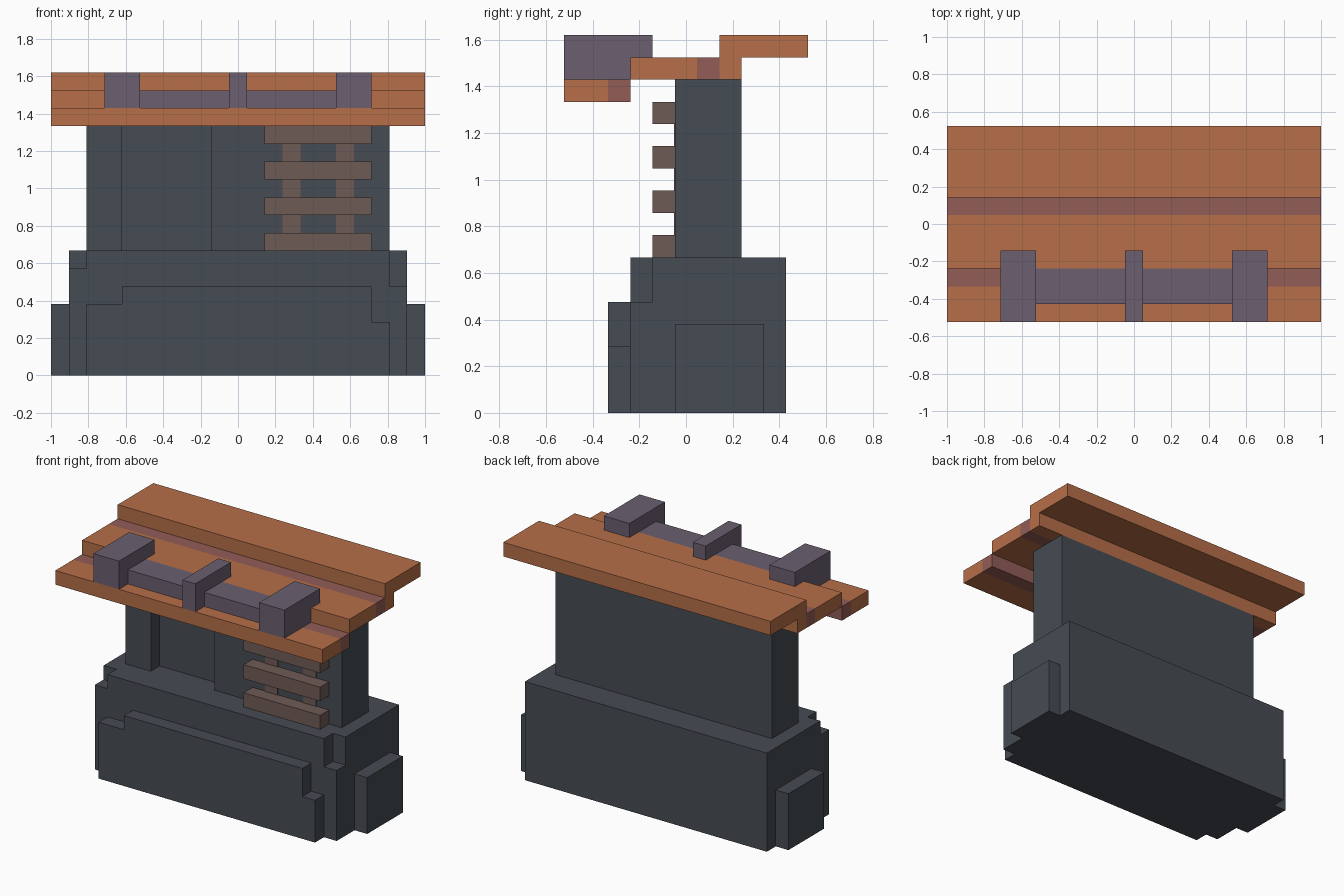
import bpy, bmesh

if "Cube" in bpy.data.objects:
    bpy.data.objects.remove(bpy.data.objects["Cube"])

U = 2 / 21                      # grid step; x 0..21, y 0..11, z 0..17


def pos(x, y, z):
    return ((x - 10.5) * U, (y - 5.5) * U, z * U)


def material(name, rgb):
    m = bpy.data.materials.new(name)
    lin = [((c / 255 + 0.055) / 1.055) ** 2.4 for c in rgb]
    m.diffuse_color = (*lin, 1)
    m.use_nodes = True
    m.node_tree.nodes["Principled BSDF"].inputs["Base Color"].default_value = m.diffuse_color
    return m


SLATE = material("slate grey", (70, 75, 83))
ORANGE = material("roof orange", (182, 110, 72))
RUST = material("rust band", (146, 92, 86))
PURPLE = material("dusty purple", (107, 95, 112))
BROWN = material("slat brown", (111, 91, 86))


def prism(name, axis, pts, a, b, mat, cuts=None, band_mat=None):
    """Extrude a 2D outline from a to b along an axis; cuts mark a coloured y band."""
    place = {"x": lambda p, t: pos(t, p[0], p[1]),
             "y": lambda p, t: pos(p[0], t, p[1]),
             "z": lambda p, t: pos(p[0], p[1], t)}[axis]
    bm = bmesh.new()
    lo = [bm.verts.new(place(p, a)) for p in pts]
    hi = [bm.verts.new(place(p, b)) for p in pts]
    n = len(pts)
    bm.faces.new(lo)
    bm.faces.new(hi)
    for i in range(n):
        j = (i + 1) % n
        bm.faces.new((lo[i], lo[j], hi[j], hi[i]))
    if cuts:
        ys = [pos(0, c, 0)[1] for c in cuts]
        for y in ys:
            bmesh.ops.bisect_plane(bm, geom=bm.verts[:] + bm.edges[:] + bm.faces[:],
                                   plane_co=(0, y, 0), plane_no=(0, 1, 0), dist=1e-5)
        for f in bm.faces:
            on_end = abs(f.normal.y) > 0.5 and cuts[1] < 0
            if ys[0] - 1e-4 < f.calc_center_median().y < ys[1] + 1e-4 and not on_end:
                f.material_index = 1
    bmesh.ops.recalc_face_normals(bm, faces=bm.faces[:])
    me = bpy.data.meshes.new(name)
    bm.to_mesh(me)
    bm.free()
    me.materials.append(mat)
    if band_mat:
        me.materials.append(band_mat)
    ob = bpy.data.objects.new(name, me)
    bpy.context.collection.objects.link(ob)
    return ob


def box(name, x, y, z, mat, **kw):
    pts = [(x[0], y[0]), (x[1], y[0]), (x[1], y[1]), (x[0], y[1])]
    return prism(name, "z", pts, z[0], z[1], mat, **kw)


# Stone base: main block, notched front course, stepped front plinth, side buttresses
box("base_block", (1, 20), (4, 10), (0, 7), SLATE)
prism("base_front_course", "y",
      [(1, 0), (20, 0), (20, 5), (19, 5), (19, 7), (2, 7), (2, 6), (1, 6)], 3, 4, SLATE)
prism("base_front_plinth", "y",
      [(2, 0), (19, 0), (19, 3), (18, 3), (18, 5), (4, 5), (4, 4), (2, 4)], 2, 3, SLATE)
for side, x in (("left", (0, 1)), ("right", (20, 21))):
    box(f"{side}_buttress", x, (5, 9), (0, 4), SLATE)

# Upper wall with a shallow door recess in its front
prism("upper_wall", "z",
      [(2, 5), (4, 5), (4, 6), (9, 6), (9, 5), (19, 5), (19, 8), (2, 8)], 7, 15, SLATE)

# Shutter: four projecting slats over two flush uprights
for i, z in enumerate((7, 9, 11, 13)):
    box(f"shutter_slat_{i + 1}", (12, 18), (4, 5), (z, z + 1), BROWN)
for i, x in enumerate((13, 16)):
    box(f"shutter_upright_{i + 1}", (x, x + 1), (4.95, 5), (7, 14), BROWN)

# Stepped roof boards, two with a rust band
box("roof_board_front", (0, 21), (0, 3), (14, 15), ORANGE, cuts=(2, 3), band_mat=RUST)
box("roof_board_middle", (0, 21), (3, 8), (15, 16), ORANGE, cuts=(6, 7), band_mat=RUST)
box("roof_board_back", (0, 21), (7, 11), (16, 17), ORANGE)

# Purple roof brackets hooked over the middle board, joined by rails
for name, a, b in (("left", 3, 5), ("centre", 10, 11), ("right", 16, 18)):
    prism(f"{name}_roof_bracket", "x",
          [(0, 15), (3, 15), (3, 16), (4, 16), (4, 17), (0, 17)], a, b, PURPLE)
for name, x in (("left", (5, 10)), ("right", (11, 16))):
    box(f"{name}_roof_rail", x, (1, 3), (15, 16), PURPLE)
